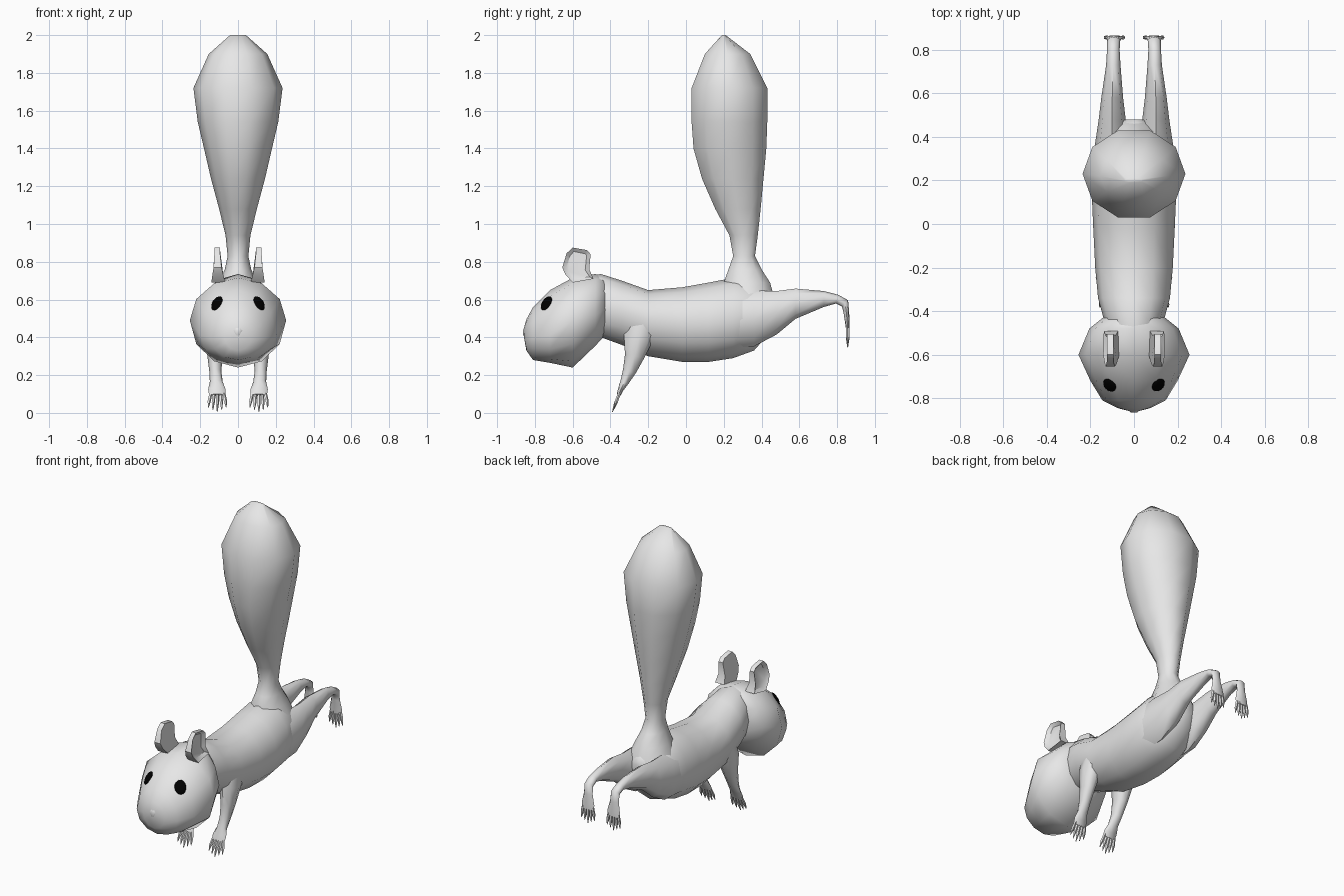
import bpy, bmesh
from math import cos, sin, pi, radians
from mathutils import Vector
from mathutils.bvhtree import BVHTree

if "Cube" in bpy.data.objects:
    bpy.data.objects.remove(bpy.data.objects["Cube"])


def material(name, value):
    m = bpy.data.materials.new(name)
    m.diffuse_color = (value, value, value, 1)
    m.use_nodes = True
    m.node_tree.nodes["Principled BSDF"].inputs["Base Color"].default_value = m.diffuse_color
    return m


FUR = material("grey fur", 0.8)
BLACK = material("eye black", 0.0)


def finish(name, bm, mat, angle=60):
    bmesh.ops.recalc_face_normals(bm, faces=bm.faces)
    me = bpy.data.meshes.new(name)
    bm.to_mesh(me)
    bm.free()
    me.materials.append(mat)
    ob = bpy.data.objects.new(name, me)
    bpy.context.collection.objects.link(ob)
    bpy.ops.object.select_all(action='DESELECT')
    ob.select_set(True)
    bpy.context.view_layer.objects.active = ob
    bpy.ops.object.shade_smooth_by_angle(angle=radians(angle))
    return ob


def loft(name, rings, angle=60):
    """Skin a list of equal-length point rings and cap both ends."""
    bm = bmesh.new()
    loops = [[bm.verts.new(p) for p in r] for r in rings]
    n = len(loops[0])
    for a, b in zip(loops, loops[1:]):
        for i in range(n):
            j = (i + 1) % n
            bm.faces.new((a[i], a[j], b[j], b[i]))
    bm.faces.new(loops[0])
    bm.faces.new(loops[-1])
    return finish(name, bm, FUR, angle)


def trunk_ring(y, low, high, wide, rx, n=12):
    """Cross-section facing y, widest at height wide."""
    pts = []
    for i in range(n):
        a = 2 * pi * i / n
        s = sin(a)
        pts.append((rx * cos(a), y, wide + s * (high - wide if s > 0 else wide - low)))
    return pts


def limb_ring(x, y, z, a, b, tilt, n=8):
    """Ellipse: half width a along x, b along a direction tilted in the yz plane."""
    t = radians(tilt)
    pts = []
    for i in range(n):
        w = 2 * pi * i / n
        pts.append((x + a * cos(w), y + b * sin(w) * cos(t), z + b * sin(w) * sin(t)))
    return pts


# Body: neck to rump
loft("body", [trunk_ring(*r) for r in (
    (-.56, .42, .72, .56, .10), (-.45, .40, .735, .56, .135), (-.34, .36, .70, .54, .165),
    (-.20, .30, .65, .49, .178), (-.02, .27, .665, .47, .187), (.12, .27, .69, .47, .193),
    (.25, .29, .715, .49, .19), (.36, .33, .70, .51, .165), (.44, .42, .655, .54, .11),
    (.48, .50, .62, .56, .04))])

# Head: snout to back of the skull
head = loft("head", [trunk_ring(*r) for r in (
    (-.858, .40, .45, .42, .025), (-.845, .33, .495, .41, .075), (-.81, .28, .56, .40, .145),
    (-.72, .265, .65, .41, .20), (-.60, .24, .715, .49, .255), (-.48, .355, .735, .52, .205),
    (-.42, .42, .72, .55, .13))])

# Nose: small wedge on the snout
loft("nose", [limb_ring(*r, n=6) for r in (
    (0, -.84, .465, .014, .012, 0), (0, -.852, .435, .03, .014, 0), (0, -.85, .41, .012, .014, 0))])

# Tail: ten-sided upright plume (z, front y, back y, half width)
loft("tail", [limb_ring(0, (f + b) / 2, z, rx, (b - f) / 1.9, 0, n=10) for z, f, b, rx in (
    (.60, .20, .47, .14), (.69, .20, .445, .10), (.76, .225, .40, .07), (.83, .25, .365, .055),
    (.94, .23, .38, .066), (1.08, .155, .395, .10), (1.24, .085, .41, .143),
    (1.40, .04, .425, .18), (1.54, .03, .43, .213), (1.72, .03, .43, .236),
    (1.90, .10, .34, .155), (2.0, .19, .21, .042))])

tree = BVHTree.FromPolygons([v.co for v in head.data.vertices],
                            [tuple(p.vertices) for p in head.data.polygons])

EAR = ((-.60, .69), (-.64, .735), (-.655, .77), (-.632, .845), (-.60, .875),
       (-.525, .862), (-.505, .84), (-.512, .76), (-.49, .71))


def toes(name, side, x, top, tip, spread):
    """Row of five thin pointed toes, the outer ones shorter."""
    top, tip = Vector(top), Vector(tip)
    for k in range(-2, 3):
        end = top.lerp(tip, 1 - .12 * abs(k))
        mid = top.lerp(end, .55)
        rows = [(side * (x + k * spread * f), p[0], p[1], r, r, 0)
                for p, f, r in ((top, .8, .009), (mid, 1, .0095), (end, 1.1, .002))]
        loft(name, [limb_ring(*r, n=5) for r in rows])


for side, label in ((-1, "left"), (1, "right")):
    # Hind leg, stretched backwards with the foot hanging
    loft(label + "_hind_leg", [limb_ring(side * r[0], *r[1:]) for r in (
        (.10, .20, .48, .08, .14, 90), (.10, .36, .50, .08, .148, 90),
        (.10, .48, .53, .062, .115, 90), (.10, .58, .578, .05, .08, 90),
        (.095, .73, .603, .033, .042, 90), (.095, .80, .602, .029, .024, 75),
        (.093, .842, .58, .03, .023, 45), (.092, .849, .53, .03, .015, 0),
        (.09, .855, .465, .044, .011, 0), (.09, .857, .435, .042, .009, 0))])
    toes(label + "_hind_toe", side, .09, (.856, .45), (.856, .345), .0205)

    # Front leg, reaching down and forward
    loft(label + "_front_leg", [limb_ring(side * r[0], *r[1:]) for r in (
        (.10, -.21, .52, .06, .10, 0), (.12, -.245, .41, .056, .083, 0),
        (.122, -.272, .30, .04, .052, -10), (.12, -.30, .22, .032, .035, -20),
        (.115, -.325, .165, .034, .023, -25), (.112, -.345, .125, .046, .015, -25),
        (.11, -.357, .095, .043, .011, -25))])
    toes(label + "_front_toe", side, .11, (-.352, .105), (-.39, .004), .0215)

    # Ear: thick plate with a hollow on the outer face
    bm = bmesh.new()
    outer = bm.faces.new([bm.verts.new((side * (.125 + max(0, .80 - z) * .15), y, z)) for y, z in EAR])
    base = bmesh.ops.extrude_face_region(bm, geom=[outer], use_keep_orig=True)
    inner = [v for v in base["geom"] if isinstance(v, bmesh.types.BMVert)]
    for v in inner:
        v.co.x = side * (.095 - max(0, .80 - v.co.z) * .25)
    bmesh.ops.recalc_face_normals(bm, faces=bm.faces)
    bmesh.ops.inset_region(bm, faces=[outer], thickness=.022)
    for v in outer.verts:
        v.co.x -= side * .018
    finish(label + "_ear", bm, FUR, 40)

    # Eye: flattened oval seated on the head surface
    hit, normal, _, _ = tree.ray_cast(Vector((side * .112, -2, .58)), Vector((0, 1, 0)))
    bm = bmesh.new()
    bmesh.ops.create_uvsphere(bm, u_segments=16, v_segments=8, radius=1)
    bmesh.ops.scale(bm, vec=(.034, .043, .012), verts=bm.verts)
    eye = finish(label + "_eye", bm, BLACK)
    eye.location = hit
    eye.rotation_euler = normal.to_track_quat('Z', 'Y').to_euler()
